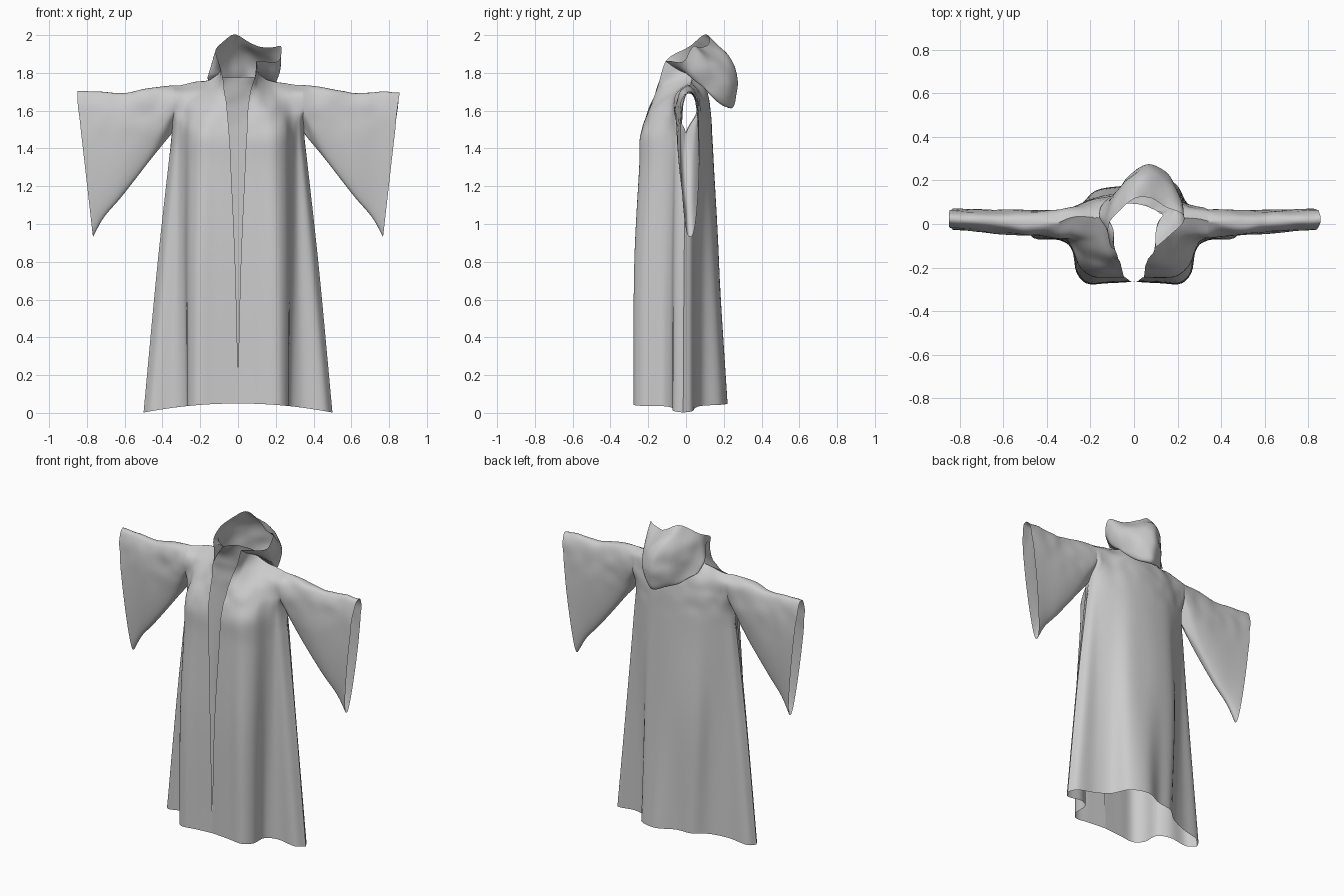
import bpy, bmesh, math
from mathutils import Vector, noise


def spline(pts, n):
    """Centripetal Catmull-Rom curve through pts with n steps per span."""
    p = [Vector(q) for q in pts]
    p = [2 * p[0] - p[1]] + p + [2 * p[-1] - p[-2]]
    out = []
    for i in range(1, len(p) - 2):
        a, b, c, d = p[i - 1:i + 3]
        t1 = max((b - a).length, 1e-4) ** 0.5
        t2 = t1 + max((c - b).length, 1e-4) ** 0.5
        t3 = t2 + max((d - c).length, 1e-4) ** 0.5
        for k in range(n):
            t = t1 + (t2 - t1) * k / n
            a1 = a.lerp(b, t / t1)
            a2 = b.lerp(c, (t - t1) / (t2 - t1))
            a3 = c.lerp(d, (t - t2) / (t3 - t2))
            b1 = a1.lerp(a2, t / t2)
            b2 = a2.lerp(a3, (t - t1) / (t3 - t1))
            out.append(b1.lerp(b2, (t - t1) / (t2 - t1)))
    return out + [p[-2].copy()]


def wrinkle(p):
    """Small cloth creases around the shoulders, sleeves and hood."""
    w = min(1, max(0, (p.z - 1.4) / 0.2))
    return p + noise.noise_vector(p * 11) * 0.009 * w


def loft(name, rows, nu=5, nv=8):
    """Smooth cloth sheet through key curves."""
    fine = [spline(r, nu) for r in rows]
    cols = [spline(c, nv) for c in zip(*fine)]
    bm = bmesh.new()
    g = [[bm.verts.new(wrinkle(p)) for p in col] for col in cols]
    for i in range(len(g) - 1):
        for j in range(len(g[0]) - 1):
            bm.faces.new((g[i][j], g[i + 1][j], g[i + 1][j + 1], g[i][j + 1]))
    bmesh.ops.remove_doubles(bm, verts=bm.verts, dist=1e-5)
    for f in bm.faces:
        f.smooth = True
    me = bpy.data.meshes.new(name)
    bm.to_mesh(me)
    bm.free()
    ob = bpy.data.objects.new(name, me)
    bpy.context.collection.objects.link(ob)
    return ob


def mirror(rows):
    return [[(-x, y, z) for x, y, z in reversed(r)] for r in rows]


def level(z, xy):
    return [(x, y, z) for x, y in xy]


def hem(xy):
    return [(x, y, 0.05 - 0.048 * min(1, abs(x) / 0.5) ** 2) for x, y in xy]


def both(half):
    return half + [(-x, y, z) for x, y, z in reversed(half)]


def add_waist(rows):
    """Extra curve below the armpit keeps the side seams closed."""
    rows.insert(2, [tuple(Vector(a).lerp(Vector(b), 0.75)) for a, b in zip(rows[1], rows[2])])


# Front panels: curves run from the opening edge to the side
front = [
    hem([(-.003, -.265), (.12, -.272), (.22, -.272), (.265, -.22), (.275, -.12), (.34, -.075), (.46, -.065), (.5, -.015)]),
    level(.8, [(.015, -.264), (.12, -.268), (.21, -.27), (.262, -.22), (.285, -.12), (.32, -.078), (.39, -.06), (.425, -.01)]),
    level(1.48, [(.045, -.24), (.11, -.24), (.19, -.232), (.25, -.185), (.285, -.11), (.31, -.07), (.33, -.05), (.35, 0)]),
    level(1.6, [(.055, -.2), (.11, -.193), (.18, -.17), (.24, -.12), (.28, -.085), (.31, -.072), (.325, -.067), (.342, -.062)]),
    level(1.69, [(.065, -.165), (.105, -.14), (.16, -.09), (.21, -.065), (.26, -.055), (.29, -.05), (.315, -.05), (.34, -.05)]),
    [(.1, -.105, 1.86), (.1, -.03, 1.81), (.12, .02, 1.785), (.16, .03, 1.76),
     (.21, .03, 1.75), (.25, .03, 1.745), (.29, .025, 1.74), (.34, .01, 1.735)],
]
add_waist(front)
loft("front_panel_right", front)
loft("front_panel_left", mirror(front))

# Back panel: curves run from +x to -x
back = [
    hem([(.5, -.015), (.47, .03), (.34, .05), (.25, .09), (.19, .185), (.07, .22),
         (-.05, .17), (-.15, .155), (-.23, .09), (-.34, .05), (-.47, .03), (-.5, -.015)]),
    both(level(.8, [(.425, -.01), (.395, .03), (.32, .05), (.245, .09), (.18, .15), (.06, .172)])),
    both(level(1.48, [(.35, 0), (.34, .03), (.31, .06), (.24, .095), (.15, .125), (.05, .137)])),
    both(level(1.6, [(.342, .06), (.325, .07), (.3, .075), (.24, .09), (.15, .115), (.05, .128)])),
    both(level(1.69, [(.34, .058), (.315, .063), (.28, .068), (.22, .078), (.14, .1), (.05, .115)])),
    both([(.34, .01, 1.735), (.29, .025, 1.74), (.23, .03, 1.748), (.16, .03, 1.76), (.11, .06, 1.775), (.04, .09, 1.775)]),
]
add_waist(back)
loft("back_panel", back)

# Wide hanging sleeves: flat slot-shaped rings, welded to the body armhole
def ring(xt, zt, xb, zb, yc, hw, n=48):
    out = []
    for k in range(n + 1):
        a = 2 * math.pi * k / n
        s = math.sin(a)
        f = (1 - math.cos(a)) / 2
        y = yc - math.copysign(abs(s) ** 0.75 if 0 < k < n else 0, s) * hw * (1 - 0.3 * f)
        out.append((xt + (xb - xt) * f, y, zt + (zb - zt) * f))
    return out

front_edge = spline([r[-1] for r in front], 8)[24:]
back_edge = spline([r[0] for r in back], 8)[24:]
armhole = [tuple(p) for p in front_edge[::-1] + back_edge[1:]]
sleeve = [
    armhole,
    ring(.47, 1.72, .46, 1.345, .005, .068),
    ring(.61, 1.695, .62, 1.14, .01, .064),
    ring(.74, 1.70, .71, 1.035, .017, .058),
    ring(.855, 1.70, .768, .932, .022, .057),
]
loft("sleeve_right", sleeve, 1, 8)
loft("sleeve_left", mirror(sleeve), 1, 8)

# Hood pushed back: from the rim, over the drooping bag, tucked into the neck
hood = [
    [(-.1, -.105, 1.86), (-.112, -.07, 1.895), (-.105, .02, 1.94), (-.02, .1, 2.0), (.07, .12, 1.955),
     (.15, .08, 1.93), (.23, .04, 1.94), (.215, -.01, 1.865), (.1, -.105, 1.86)],
    [(-.1, -.03, 1.81), (-.14, 0, 1.83), (-.115, .08, 1.865), (-.03, .17, 1.925), (.06, .235, 1.87),
     (.15, .2, 1.84), (.22, .1, 1.83), (.2, .02, 1.8), (.1, -.03, 1.81)],
    [(-.12, .02, 1.785), (-.16, .05, 1.77), (-.1, .13, 1.745), (-.02, .22, 1.76), (.07, .275, 1.74),
     (.15, .23, 1.72), (.195, .13, 1.73), (.19, .06, 1.75), (.12, .02, 1.785)],
    [(-.13, .04, 1.77), (-.14, .09, 1.72), (-.08, .15, 1.67), (0, .21, 1.63), (.07, .235, 1.613),
     (.13, .2, 1.625), (.17, .13, 1.68), (.18, .08, 1.74), (.13, .04, 1.77)],
    [(-.115, .05, 1.775), (-.1, .065, 1.775), (-.07, .085, 1.775), (-.02, .095, 1.775), (.02, .095, 1.775),
     (.07, .085, 1.775), (.09, .07, 1.775), (.1, .065, 1.775), (.115, .05, 1.775)],
]
loft("hood", hood, 6, 8)
